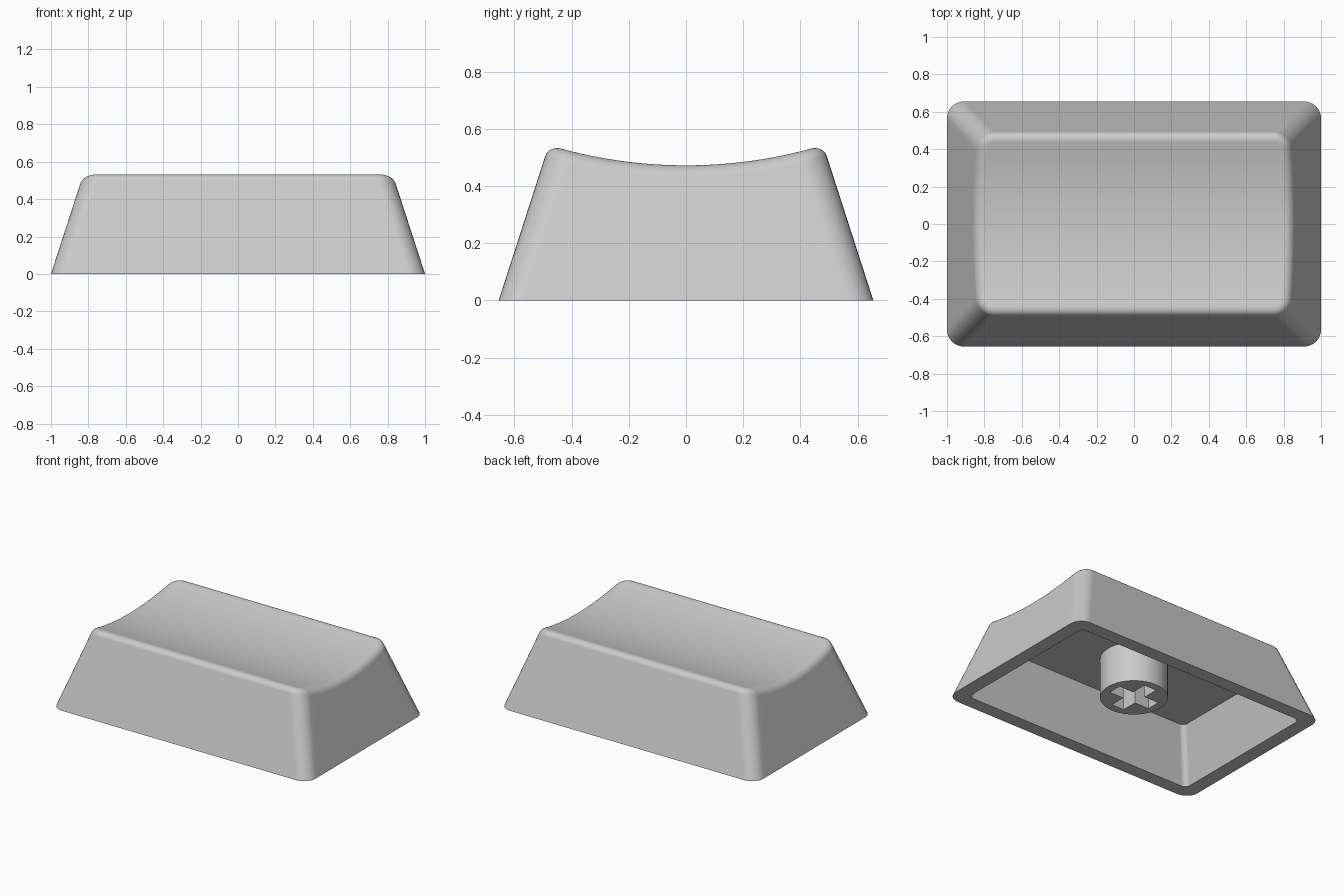
import bpy, bmesh, math

if "Cube" in bpy.data.objects:
    bpy.data.objects.remove(bpy.data.objects["Cube"])

SLOPE = 0.325            # inward lean of the walls per unit of height
HX, HY = 1.0, 0.655      # half size of the base
FILLET = 0.06            # rounding of the top edge
DISH_R = 1.66            # radius of the scooped top

grey = bpy.data.materials.new("light grey plastic")
grey.diffuse_color = (0.6, 0.6, 0.6, 1)
grey.use_nodes = True
grey.node_tree.nodes["Principled BSDF"].inputs["Base Color"].default_value = grey.diffuse_color


def dish(y):
    """Height of the scooped top at depth y."""
    return 0.472 + DISH_R - math.sqrt(DISH_R ** 2 - y * y)


def ring(hx, hy, r, z, steps=8, side=24):
    """Rounded rectangle loop; hx and z are functions of y."""
    half = []
    for i in range(steps + 1):
        a = math.pi / 2 * i / steps
        half.append((r - r * math.sin(a), -hy + r - r * math.cos(a)))
    half = [(r - r * math.sin(math.pi / 2 * i / steps),
             -hy + r - r * math.cos(math.pi / 2 * i / steps)) for i in range(steps + 1)]
    half += [(0, (hy - r) * (2 * i / side - 1)) for i in range(1, side)]
    half += [(d, -y) for d, y in reversed(half[:steps + 1])]
    right = [(hx(y) - d, y, z(y)) for d, y in half]
    return right + [(-x, y, h) for x, y, h in reversed(right)]


def finish(name, bm, angle):
    bmesh.ops.recalc_face_normals(bm, faces=bm.faces)
    mesh = bpy.data.meshes.new(name)
    bm.to_mesh(mesh)
    bm.free()
    mesh.materials.append(grey)
    obj = bpy.data.objects.new(name, mesh)
    bpy.context.collection.objects.link(obj)
    bpy.ops.object.select_all(action='DESELECT')
    obj.select_set(True)
    bpy.context.view_layer.objects.active = obj
    bpy.ops.object.shade_smooth_by_angle(angle=math.radians(angle))
    mod = obj.modifiers.new("flat walls", 'WEIGHTED_NORMAL')
    mod.keep_sharp = True
    return obj


# Hollow shell: inner ceiling, inner rim, outer rim, then the rounded top edge
CEILING = 0.36
inset = SLOPE * CEILING
rings = [
    ring(lambda y: 0.90 - inset, 0.56 - inset, 0.035, lambda y: CEILING),
    ring(lambda y: 0.90, 0.56, 0.035, lambda y: 0.0),
    ring(lambda y: HX, HY, 0.09, lambda y: 0.0),
]
lean = math.pi / 2 - math.atan(SLOPE)
tangent = FILLET * math.tan(lean / 2)
edge_y = HY - SLOPE * dish(0.479)
for k in range(8, -1, -1):
    a = lean * k / 8
    u = tangent - FILLET * math.sin(a)
    drop = FILLET * (1 - math.cos(a))
    rings.append(ring(lambda y: HX - SLOPE * dish(y) - u, edge_y - u,
                      0.075 - u, lambda y: dish(y) - drop))

bm = bmesh.new()
loops = [[bm.verts.new(p) for p in pts] for pts in rings]
n = len(loops[0])
for low, high in zip(loops, loops[1:]):
    for i in range(n):
        j = (i + 1) % n
        bm.faces.new((low[i], low[j], high[j], high[i]))
for cap in (loops[0], loops[-1]):
    for i in range(n // 2 - 1):
        bm.faces.new((cap[i], cap[i + 1], cap[n - 2 - i], cap[n - 1 - i]))
finish("keycap_shell", bm, 35)

# Round mounting stem with a cross-shaped socket
bm = bmesh.new()
circle = [(0.215 * math.cos(math.tau * i / 64), 0.215 * math.sin(math.tau * i / 64))
          for i in range(64)]
L, W = 0.16, 0.048
arm = [(L, -W), (L, W), (W, W)]
cross = []
for q in range(4):
    c, s = [(1, 0), (0, 1), (-1, 0), (0, -1)][q]
    cross += [(c * x - s * y, s * x + c * y) for x, y in arm]
edges = []
for outline in (circle, cross):
    vs = [bm.verts.new((x, y, 0.08)) for x, y in outline]
    edges += [bm.edges.new((vs[i - 1], vs[i])) for i in range(len(vs))]
bmesh.ops.triangle_fill(bm, edges=edges, use_beauty=True)
new = bmesh.ops.extrude_face_region(bm, geom=bm.faces[:], use_keep_orig=True)
bmesh.ops.translate(bm, vec=(0, 0, CEILING + 0.02 - 0.08),
                    verts=[v for v in new["geom"] if isinstance(v, bmesh.types.BMVert)])
finish("mounting_stem", bm, 30)
